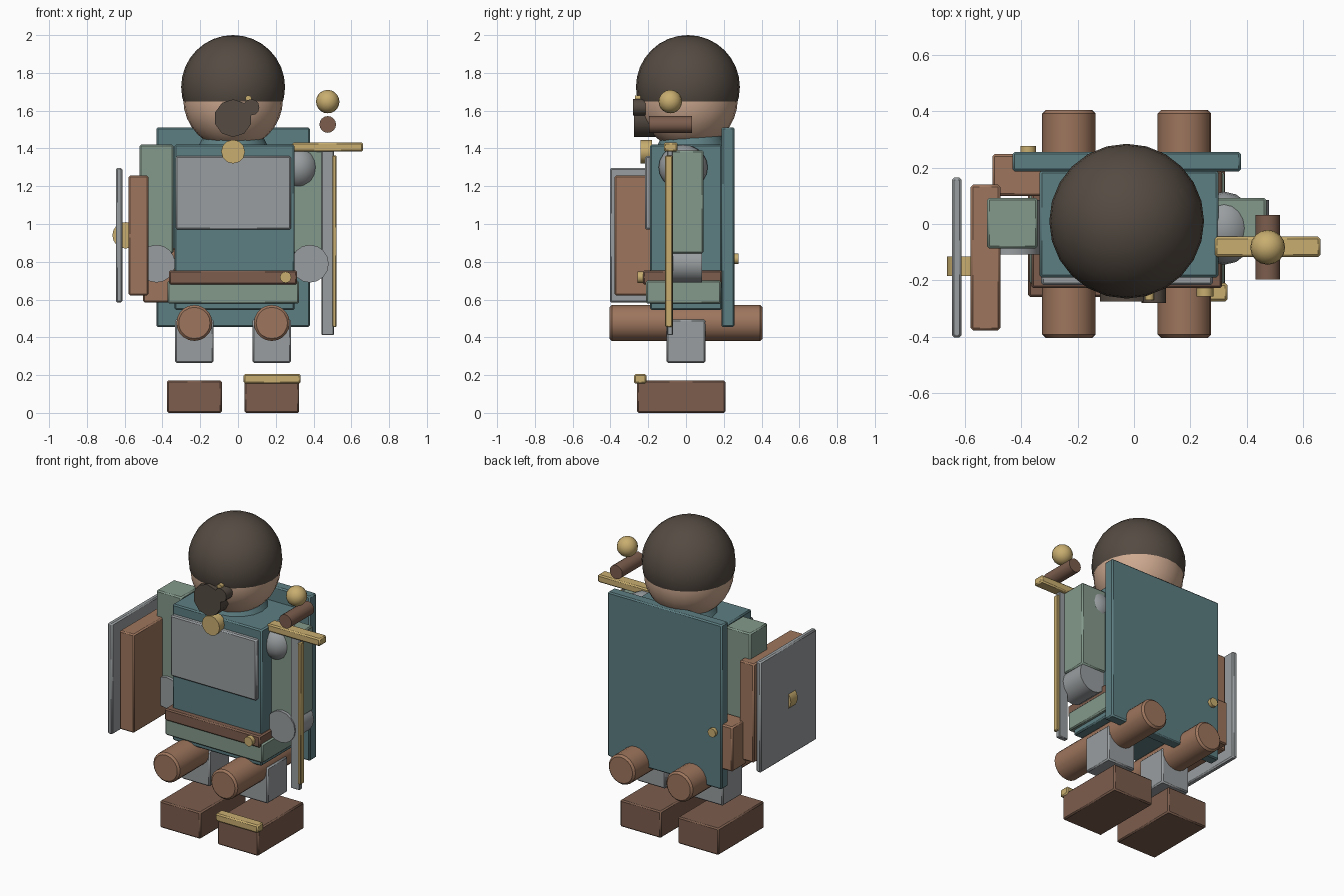
import bpy, math
from mathutils import Matrix

if "Cube" in bpy.data.objects:
    bpy.data.objects.remove(bpy.data.objects["Cube"])

CX = -0.026  # body centre line
COLORS = {
    "skin": (0.62, 0.40, 0.28), "hair": (0.09, 0.07, 0.055), "teal": (0.11, 0.21, 0.225),
    "sage": (0.23, 0.32, 0.26), "leather": (0.20, 0.11, 0.075), "tan": (0.34, 0.18, 0.11),
    "steel": (0.32, 0.34, 0.35), "gold": (0.58, 0.42, 0.16),
}
mats = {}
for n, c in COLORS.items():
    mats[n] = bpy.data.materials.new(n)
    mats[n].diffuse_color = (*c, 1)


def finish(name, color, bevel=0.0):
    o = bpy.context.object
    o.name = name
    o.data.materials.append(mats[color])
    if bevel:
        m = o.modifiers.new("bevel", "BEVEL")
        m.width, m.segments = bevel, 1
    bpy.ops.object.shade_smooth_by_angle(angle=math.radians(40))
    return o


def box(name, color, x, y, z, bevel=0.008):
    """Box from (min, max) ranges on each axis."""
    bpy.ops.mesh.primitive_cube_add(size=1)
    o = bpy.context.object
    o.data.transform(Matrix.Diagonal((x[1] - x[0], y[1] - y[0], z[1] - z[0], 1)))
    o.location = (sum(x) / 2, sum(y) / 2, sum(z) / 2)
    return finish(name, color, bevel)


def rod(name, color, x, z, r, y, sides=24, bevel=0.0):
    """Cylinder lying along y."""
    bpy.ops.mesh.primitive_cylinder_add(vertices=sides, radius=r, depth=y[1] - y[0],
                                        location=(x, sum(y) / 2, z),
                                        rotation=(math.pi / 2, 0, 0))
    return finish(name, color, bevel)


def ball(name, color, loc, r, seg=24, rings=16):
    bpy.ops.mesh.primitive_uv_sphere_add(segments=seg, ring_count=rings, radius=1, location=loc)
    bpy.context.object.data.transform(Matrix.Diagonal((*r, 1)))
    return finish(name, color)


# Head, hair and face details
ball("head", "skin", (CX, 0.01, 1.66), (0.264,) * 3)
ball("hair", "hair", (CX, 0.01, 1.725), (0.275,) * 3)
rod("beard", "hair", CX, 1.56, 0.1, (-0.275, -0.15), 10)
rod("pipe_bowl", "hair", 0.07, 1.618, 0.043, (-0.28, -0.215), 12)
rod("pipe_rim", "gold", 0.055, 1.665, 0.016, (-0.27, -0.24), 10)

# Torso, collar, cape
box("torso", "teal", (-0.335, 0.3), (-0.19, 0.19), (0.545, 1.42))
bpy.ops.mesh.primitive_cone_add(vertices=16, radius1=0.19, radius2=0.13, depth=0.12,
                                location=(CX, 0.03, 1.46))
finish("collar", "teal")
box("chest_plate", "steel", (-0.33, 0.28), (-0.217, -0.15), (0.97, 1.36))
rod("collar_clasp", "gold", CX, 1.383, 0.063, (-0.24, -0.18), 12)
box("cape", "teal", (-0.432, 0.38), (0.187, 0.256), (0.455, 1.512))

# Skirt, belt, pouch
box("skirt", "sage", (-0.372, 0.322), (-0.212, 0.185), (0.578, 0.7))
box("belt", "leather", (-0.365, 0.313), (-0.228, 0.19), (0.68, 0.755))
rod("buckle", "gold", 0.252, 0.718, 0.03, (-0.257, -0.21), 12)
box("pouch", "tan", (-0.503, -0.25), (0.1, 0.248), (0.585, 0.872))
rod("pouch_clasp", "gold", -0.376, 0.815, 0.028, (0.2, 0.278), 12)

# Paired limbs
for side, s in (("right", -1), ("left", 1)):
    ax = CX + s * 0.406
    box(side + "_arm", "sage", (ax - 0.09, ax + 0.09), (-0.087, 0.093), (0.845, 1.42 if s < 0 else 1.39))
    rod(side + "_gauntlet", "steel", ax, 0.79, 0.1, (-0.108, 0.085), 16)
    lx = CX + s * 0.205
    rod(side + "_thigh", "tan", lx, 0.476, 0.095, (-0.405, 0.405), 20, 0.012)
    box(side + "_shin", "steel", (lx - 0.102, lx + 0.102), (-0.102, 0.102), (0.265, 0.495))
    box(side + "_boot", "leather", (lx - 0.145, lx + 0.145), (-0.26, 0.208), (0, 0.172))
ball("shoulder_guard", "steel", (0.32, -0.015, 1.3), (0.112, 0.13, 0.12), 16, 10)
box("boot_band", "gold", (0.03, 0.332), (-0.275, -0.21), (0.155, 0.205))

# Shield: backing, face plate and boss
box("shield_backing", "tan", (-0.58, -0.475), (-0.378, 0.14), (0.622, 1.256))
box("shield_plate", "steel", (-0.647, -0.612), (-0.403, 0.165), (0.585, 1.297))
rod("shield_boss", "gold", -0.595, 0.94, 0.07, (-0.185, -0.115), 16)

# Sword
box("sword_blade", "steel", (0.443, 0.507), (-0.1, -0.07), (0.412, 1.39), 0.004)
box("sword_edge", "gold", (0.5, 0.521), (-0.11, -0.072), (0.455, 1.362), 0.004)
box("sword_guard", "gold", (0.287, 0.662), (-0.117, -0.045), (1.383, 1.432))
rod("sword_grip", "leather", 0.475, 1.527, 0.044, (-0.197, 0.032), 16)
ball("sword_pommel", "gold", (0.475, -0.083, 1.648), (0.062,) * 3, 16, 10)

for m in bpy.data.materials:
    if m.users and not m.is_grease_pencil:
        m.use_nodes = True
        m.node_tree.nodes["Principled BSDF"].inputs["Base Color"].default_value = m.diffuse_color
